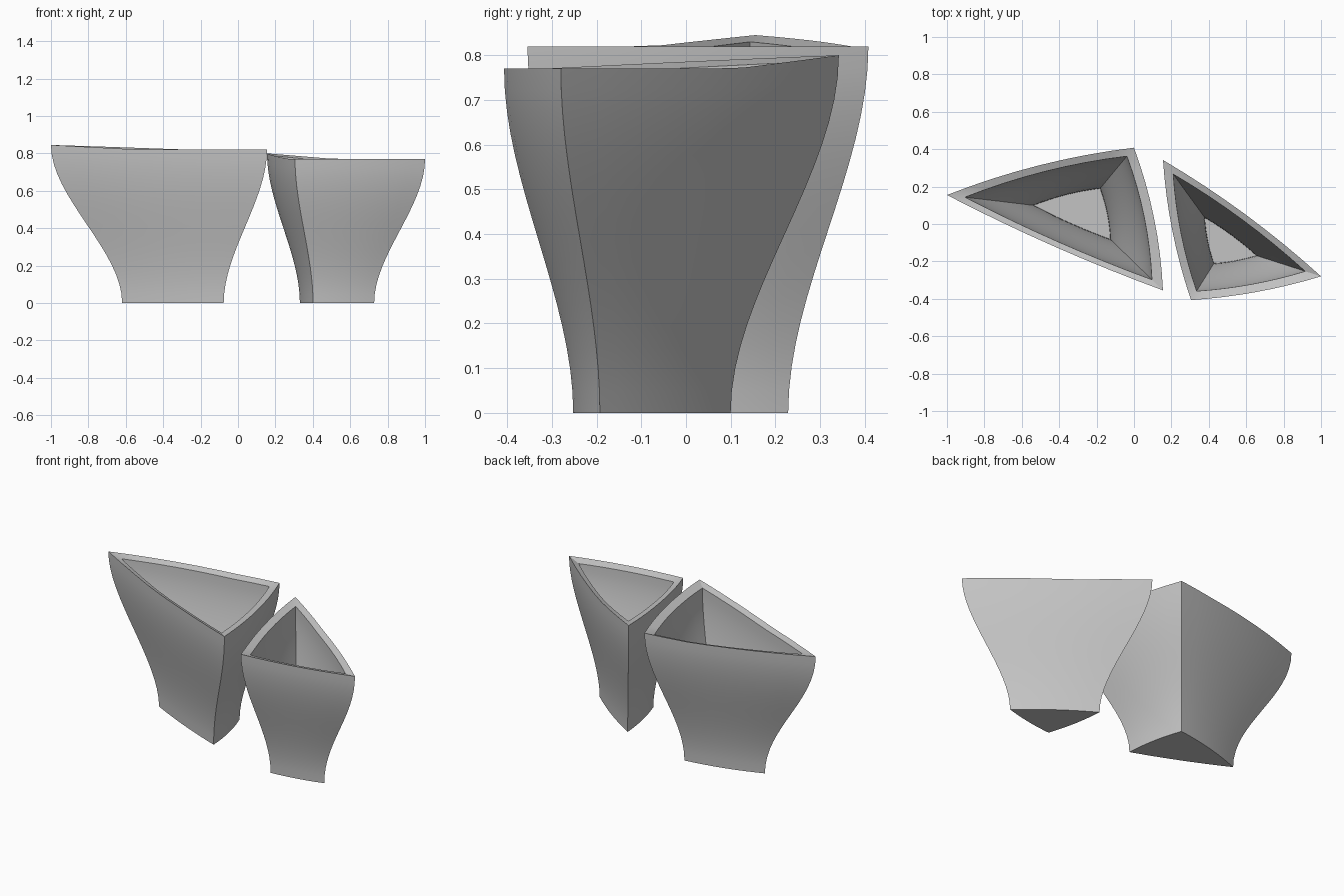
import bpy, bmesh
from mathutils import Vector, geometry

cube = bpy.data.objects.get("Cube")
if cube:
    bpy.data.objects.remove(cube, do_unlink=True)

SEGMENTS = 8      # points along each curved side
RINGS = 16        # rings up each wall
BASE_SCALE = 0.47
FLOOR_Z = 0.05
RIM_DROP = 0.015

grey = bpy.data.materials.new("plain grey")
grey.use_nodes = True
grey.diffuse_color = (0.55, 0.55, 0.55, 1)
grey.node_tree.nodes["Principled BSDF"].inputs["Base Color"].default_value = (0.55, 0.55, 0.55, 1)


def smooth(t):
    return t * t * (3 - 2 * t)


def outline(corners, bulges):
    """Triangle with gently bowed sides, counter-clockwise."""
    points = []
    for i, bulge in enumerate(bulges):
        a, b = corners[i].to_2d(), corners[(i + 1) % 3].to_2d()
        edge = (b - a).normalized()
        out = Vector((edge.y, -edge.x))
        for k in range(SEGMENTS):
            u = k / SEGMENTS
            points.append(a.lerp(b, u) + out * bulge * 4 * u * (1 - u))
    return points


def bowl(name, corners, bulges, flat_top, rim_scale, floor_scale):
    corners = [Vector(c) for c in corners]
    centre = sum(corners, Vector()).to_2d() / 3
    normal = geometry.normal(corners)
    shape = outline(corners, bulges)

    # Rim follows a tilted plane but never dips under the flat level
    tops = []
    for p in shape:
        d = p - corners[0].to_2d()
        plane_z = corners[0].z - (normal.x * d.x + normal.y * d.y) / normal.z
        tops.append(max(plane_z, flat_top))

    bm = bmesh.new()

    def ring(t, low_scale, high_scale, low_z, drop):
        s = low_scale + (high_scale - low_scale) * smooth(t)
        verts = []
        for p, top in zip(shape, tops):
            q = centre + (p - centre) * s
            verts.append(bm.verts.new((q.x, q.y, low_z + (top - drop - low_z) * t)))
        return verts

    steps = [i / RINGS for i in range(RINGS + 1)]
    rings = [ring(t, BASE_SCALE, 1, 0, 0) for t in steps]
    rings += [ring(t, floor_scale, rim_scale, FLOOR_Z, RIM_DROP) for t in reversed(steps)]

    # Outer wall, rim and inner wall as one skin, closed by base and floor
    n = len(shape)
    for lower, upper in zip(rings, rings[1:]):
        for i in range(n):
            j = (i + 1) % n
            bm.faces.new((lower[i], lower[j], upper[j], upper[i]))
    bm.faces.new(rings[0][::-1])
    bm.faces.new(rings[-1])
    bmesh.ops.recalc_face_normals(bm, faces=bm.faces)

    mesh = bpy.data.meshes.new(name)
    bm.to_mesh(mesh)
    bm.free()
    mesh.materials.append(grey)
    obj = bpy.data.objects.new(name, mesh)
    bpy.context.collection.objects.link(obj)
    bpy.ops.object.select_all(action='DESELECT')
    obj.select_set(True)
    bpy.context.view_layer.objects.active = obj
    bpy.ops.object.shade_smooth_by_angle(angle=0.5)


bowl("large_triangular_bowl",
     [(-1, 0.155, 0.845), (0.155, -0.355, 0.785), (0, 0.408, 0.81)],
     (0.02, 0.03, 0.033), 0.82, 0.865, 0.355)
bowl("small_triangular_bowl",
     [(0.155, 0.342, 0.80), (0.305, -0.407, 0.765), (1, -0.28, 0.727)],
     (0.025, 0.02, 0.027), 0.77, 0.835, 0.325)
